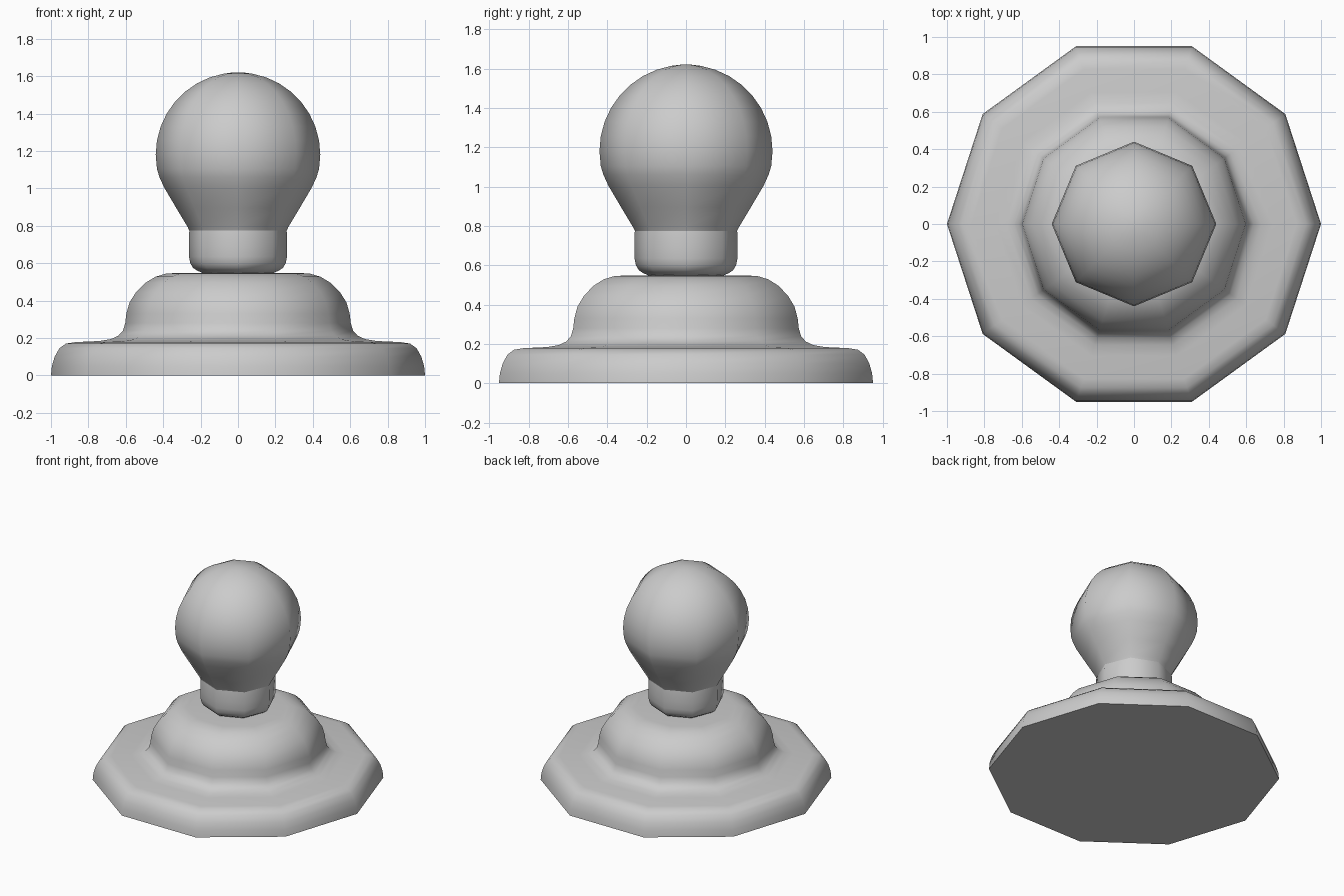
import bpy, bmesh
from math import cos, sin, pi, radians

if "Cube" in bpy.data.objects:
    bpy.data.objects.remove(bpy.data.objects["Cube"])


def lathe(name, profile, sides):
    """Revolve (radius, z) points with few sides; cap both ends with fans."""
    bm = bmesh.new()
    rings = [[bm.verts.new((r * cos(2 * pi * i / sides), r * sin(2 * pi * i / sides), z))
              for i in range(sides)] for r, z in profile]
    for a, b in zip(rings, rings[1:]):
        for i in range(sides):
            j = (i + 1) % sides
            bm.faces.new((a[i], a[j], b[j], b[i]))
    bm.faces.new(rings[0][::-1])
    bm.faces.new(rings[-1])
    bmesh.ops.recalc_face_normals(bm, faces=bm.faces)
    mesh = bpy.data.meshes.new(name)
    bm.to_mesh(mesh)
    bm.free()
    ob = bpy.data.objects.new(name, mesh)
    bpy.context.collection.objects.link(ob)
    bpy.ops.object.select_all(action='DESELECT')
    ob.select_set(True)
    bpy.context.view_layer.objects.active = ob
    bpy.ops.object.shade_smooth_by_angle(angle=radians(60))
    return ob


# Ten-sided stepped base: rounded slab, cove, domed step
lathe("base", [
    (1.0, 0), (0.995, 0.05), (0.98, 0.10), (0.955, 0.145), (0.92, 0.17), (0.87, 0.178),
    (0.74, 0.184), (0.68, 0.194), (0.64, 0.212), (0.615, 0.24), (0.603, 0.28),
    (0.597, 0.33), (0.58, 0.39), (0.545, 0.445), (0.495, 0.495), (0.44, 0.528),
    (0.385, 0.544), (0.34, 0.547), (0.10, 0.55)], 10)

# Eight-sided collar under the knob
lathe("neck", [
    (0.19, 0.548), (0.218, 0.56), (0.24, 0.575), (0.255, 0.60), (0.262, 0.635),
    (0.263, 0.69), (0.263, 0.74), (0.26, 0.775)], 8)

# Eight-sided bulb: straight taper blending into a sphere
ball = [(0.44 * cos(radians(a)), 1.18 + 0.44 * sin(radians(a))) for a in range(-10, 81, 10)]
lathe("knob", [
    (0.258, 0.77), (0.27, 0.795), (0.33, 0.895), (0.395, 1.005), (0.42, 1.06)]
    + ball + [(0.025, 1.62)], 8)
